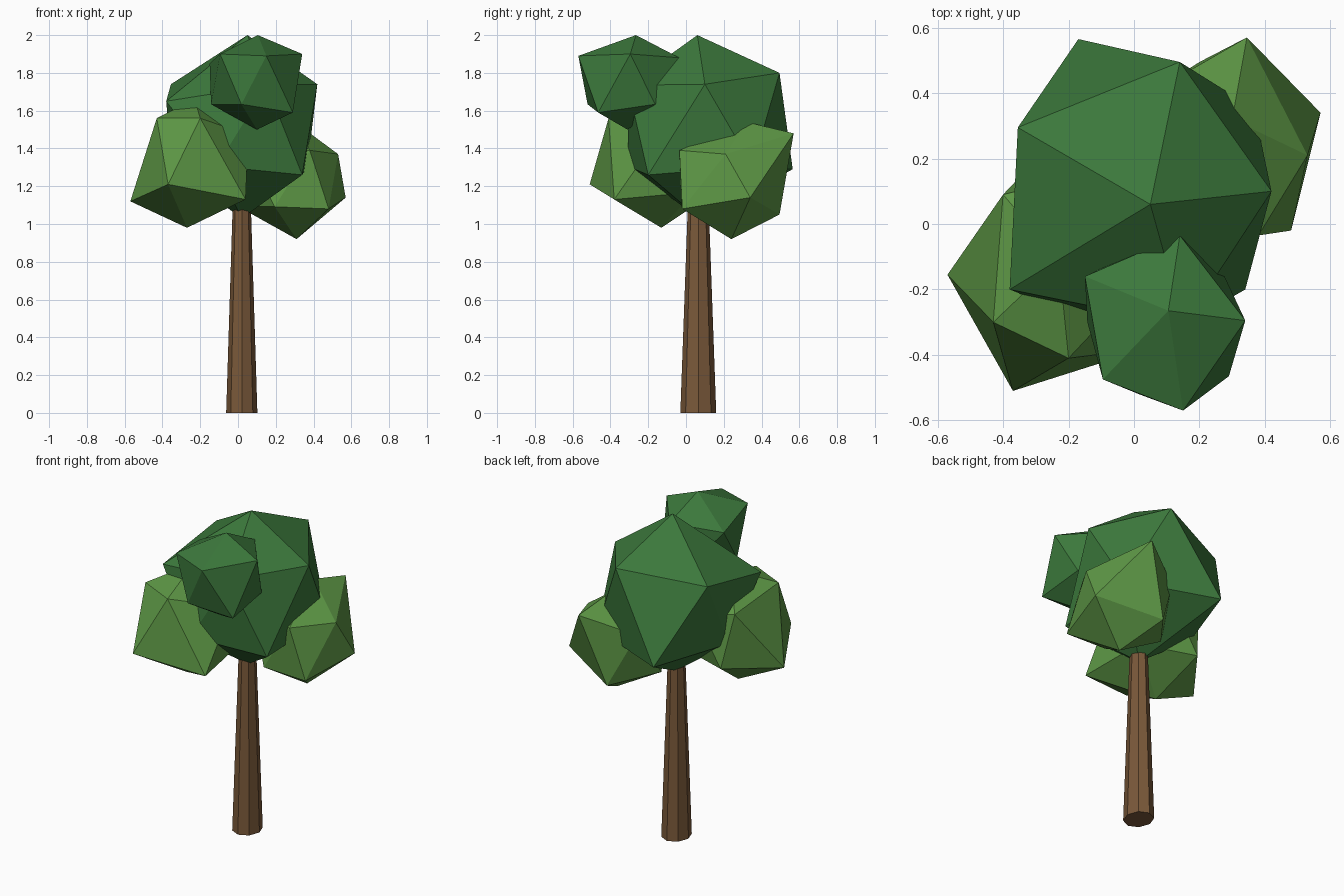
import bpy, bmesh
from mathutils import Vector, Matrix

if "Cube" in bpy.data.objects:
    bpy.data.objects.remove(bpy.data.objects["Cube"])


def material(name, rgb):
    m = bpy.data.materials.new(name)
    m.diffuse_color = (*rgb, 1)
    m.use_nodes = True
    m.node_tree.nodes["Principled BSDF"].inputs["Base Color"].default_value = m.diffuse_color
    return m


def finish(name, bm, mat):
    bmesh.ops.recalc_face_normals(bm, faces=bm.faces)
    me = bpy.data.meshes.new(name)
    bm.to_mesh(me)
    bm.free()
    me.materials.append(mat)
    ob = bpy.data.objects.new(name, me)
    bpy.context.collection.objects.link(ob)


def foliage(name, centre, radius, mat, pulls):
    """Icosahedron whose nearest corners are pulled to the given points."""
    bm = bmesh.new()
    bmesh.ops.create_icosphere(bm, subdivisions=1, radius=radius,
                               matrix=Matrix.Translation(centre))
    free = list(bm.verts)
    for p in map(Vector, pulls):
        v = min(free, key=lambda c: (c.co - p).length)
        v.co = p
        free.remove(v)
    finish(name, bm, mat)


bark = material("bark", (0.195, 0.10, 0.042))
dark = material("dark_leaf", (0.045, 0.19, 0.045))
light = material("light_leaf", (0.11, 0.31, 0.06))

# tapered trunk, its top hidden in the crown
bm = bmesh.new()
H = 1.3
bmesh.ops.create_cone(bm, cap_ends=True, segments=8, radius1=0.095,
                      radius2=0.048, depth=H)
bmesh.ops.scale(bm, vec=(0.87, 1, 1), verts=bm.verts)
bmesh.ops.translate(bm, vec=(0.02, 0.065, H / 2), verts=bm.verts)
finish("trunk", bm, bark)

# large central crown
foliage("main_crown", (0.02, 0.10, 1.52), 0.48, dark, [
    (0.05, 0.06, 2.0), (0.42, 0.10, 1.74), (0.14, 0.495, 1.80),
    (-0.355, 0.295, 1.74), (-0.38, -0.20, 1.65), (-0.17, 0.565, 1.29),
    (0.34, -0.20, 1.26), (-0.35, 0.08, 1.30), (0.02, 0.07, 1.03)])

# small crown at the front top
foliage("top_foliage", (0.09, -0.30, 1.75), 0.26, dark, [
    (0.105, -0.265, 2.0), (0.34, -0.295, 1.90), (0.15, -0.57, 1.89),
    (-0.095, -0.475, 1.90), (-0.15, -0.16, 1.85), (0.14, -0.035, 1.88),
    (0.29, -0.465, 1.59), (0.10, -0.31, 1.50)])

# light clump, front left
foliage("left_foliage", (-0.25, -0.14, 1.32), 0.34, light, [
    (-0.23, -0.11, 1.66), (-0.27, -0.13, 0.98), (-0.57, -0.155, 1.12),
    (-0.37, -0.51, 1.21), (0.04, -0.38, 1.13), (-0.43, -0.30, 1.56),
    (-0.20, -0.41, 1.56), (-0.40, 0.09, 1.50)])

# light clump, back right
foliage("right_foliage", (0.28, 0.24, 1.23), 0.31, light, [
    (0.30, 0.32, 1.54), (0.31, 0.24, 0.92), (0.57, 0.34, 1.14),
    (0.53, 0.21, 1.37), (0.345, 0.57, 1.48), (0.48, -0.02, 1.08),
    (0.38, -0.035, 1.39), (0.20, 0.495, 1.05)])
